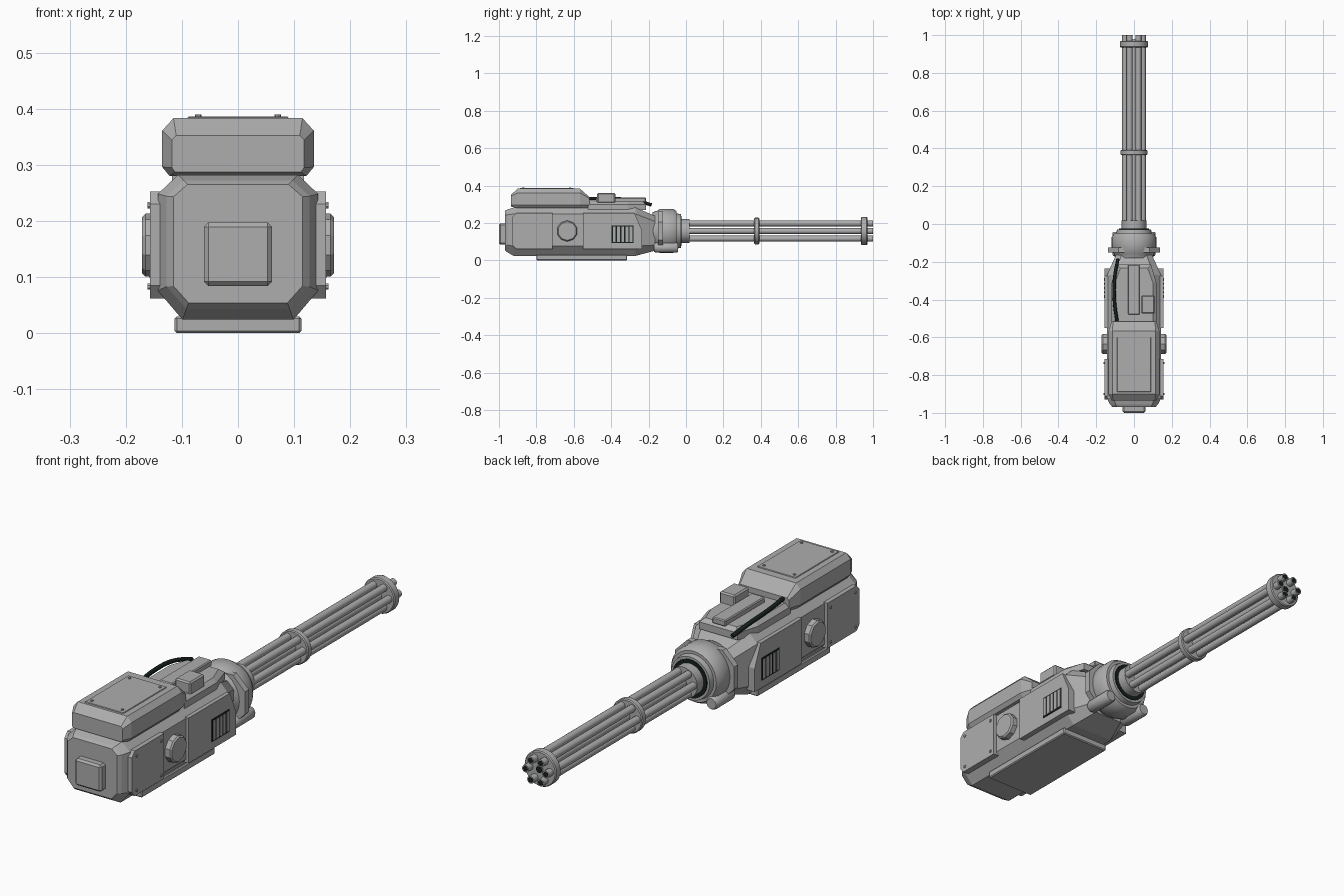
import bpy
import bmesh
from math import sin, cos, pi

if "Cube" in bpy.data.objects:
    bpy.data.objects.remove(bpy.data.objects["Cube"], do_unlink=True)

AXIS_Z = 0.157  # height of the barrel axis


def material(name, rgb):
    m = bpy.data.materials.new(name)
    m.use_nodes = True
    m.diffuse_color = (*rgb, 1)
    m.node_tree.nodes["Principled BSDF"].inputs["Base Color"].default_value = (*rgb, 1)
    return m


GREY = material("metal grey", (0.42, 0.42, 0.42))
BLACK = material("rubber black", (0.008, 0.015, 0.01))


def loft(name, rings, mat=GREY, smooth=False):
    """Skin a list of equal-length point rings and cap both ends."""
    bm = bmesh.new()
    rows = [[bm.verts.new(p) for p in ring] for ring in rings]
    n = len(rows[0])
    for a, b in zip(rows, rows[1:]):
        for i in range(n):
            j = (i + 1) % n
            bm.faces.new((a[i], a[j], b[j], b[i]))
    bm.faces.new(rows[0])
    bm.faces.new(rows[-1])
    bmesh.ops.recalc_face_normals(bm, faces=bm.faces)
    me = bpy.data.meshes.new(name)
    bm.to_mesh(me)
    bm.free()
    ob = bpy.data.objects.new(name, me)
    bpy.context.collection.objects.link(ob)
    me.materials.append(mat)
    if smooth:
        bpy.ops.object.select_all(action="DESELECT")
        ob.select_set(True)
        bpy.context.view_layer.objects.active = ob
        bpy.ops.object.shade_smooth_by_angle(angle=0.6)
    return ob


def octagon(y, hw, z0, z1, top, low):
    """Chamfered section across y; top and low are (x, z) corner cuts."""
    right = [(hw - low[0], z0), (hw, z0 + low[1]), (hw, z1 - top[1]), (hw - top[0], z1)]
    pts = right + [(-x, z) for x, z in reversed(right)]
    return [(x, y, z) for x, z in pts]


def lathe(name, profile, x=0, z=AXIS_Z, n=32, mat=GREY):
    """Turn a (y, radius) profile about an axis running along y."""
    rings = [[(x + r * cos(2 * pi * i / n), y, z + r * sin(2 * pi * i / n))
              for i in range(n)] for y, r in profile]
    return loft(name, rings, mat, True)


def box(name, x, y, z, mat=GREY, bevel=0.0):
    ring = lambda h: [(x[0], y[0], h), (x[1], y[0], h), (x[1], y[1], h), (x[0], y[1], h)]
    ob = loft(name, [ring(z[0]), ring(z[1])], mat)
    if bevel:
        m = ob.modifiers.new("bevel", "BEVEL")
        m.width, m.segments = bevel, 1
    return ob


def side_disc(name, s, x0, x1, y, z, r, n, inset=0.0):
    """Short prism facing sideways, with an optional bevelled rim."""
    rings = [[(s * x, y + q * cos(2 * pi * (i + .5) / n), z + q * sin(2 * pi * (i + .5) / n))
              for i in range(n)]
             for x, q in ((x0, r), (x1 - inset, r), (x1, r - inset))]
    return loft(name, rings)


def side_plate(name, s, outline, x0, x1):
    return loft(name, [[(s * x, y, z) for y, z in outline] for x in (x0, x1)])


# Main body with stepped rear bevel and tapered nose
cut, low = (.036, .034), (.044, .052)
loft("body", [
    octagon(-.968, .115, .054, .265, (.025, .022), (.027, .03)),
    octagon(-.955, .127, .043, .272, (.03, .028), (.035, .04)),
    octagon(-.922, .143, .024, .282, cut, low),
    octagon(-.27, .143, .024, .282, cut, low),
    octagon(-.165, .096, .052, .238, (.03, .03), (.03, .03)),
])
box("rear_block", (-.061, .061), (-1.0, -.96), (.084, .197), bevel=.008)
box("bottom_plate", (-.113, .113), (-.8, -.315), (0, .03), bevel=.004)

# Upper rear housing with cover plate
top, foot = (.02, .022), (.013, .016)
loft("upper_housing", [
    octagon(-.935, .118, .287, .352, (.008, .008), (.006, .008)),
    octagon(-.9, .135, .28, .383, top, foot),
    octagon(-.567, .135, .28, .383, top, foot),
    octagon(-.515, .118, .28, .338, (.008, .008), foot),
])
box("cover_plate", (-.09, .09), (-.89, -.6), (.38, .386), bevel=.002)
for x in (-.071, .071):
    for y in (-.87, -.62):
        loft("cover_screw", [[(x + .006 * cos(i * pi / 4), y + .006 * sin(i * pi / 4), z)
                              for i in range(8)] for z in (.383, .39)])

# Front deck, rail and catch box
def deck_ring(z, d):
    half = [(.118 - d, -.525), (.118 - d, -.31), (.09 - d, -.215 - d)]
    return [(x, y, z) for x, y in half + [(-x, y) for x, y in reversed(half)]]


loft("front_deck", [deck_ring(.27, 0), deck_ring(.3, 0), deck_ring(.315, .018)])
box("top_rail", (-.032, .03), (-.48, -.215), (.31, .336), bevel=.004)
box("catch_box", (.038, .11), (-.475, -.378), (.305, .36), bevel=.006)

# Flexible cable over the deck
curve = bpy.data.curves.new("cable", "CURVE")
curve.dimensions = "3D"
curve.bevel_depth, curve.bevel_resolution = .009, 2
spline = curve.splines.new("BEZIER")
path = [(-.088, -.53, .33), (-.104, -.4, .33), (-.102, -.28, .322), (-.085, -.185, .297)]
spline.bezier_points.add(len(path) - 1)
for bp, p in zip(spline.bezier_points, path):
    bp.co = p
    bp.handle_left_type = bp.handle_right_type = "AUTO"
cable = bpy.data.objects.new("cable", curve)
curve.materials.append(BLACK)
bpy.context.collection.objects.link(cable)

# Side panels, screws, round caps, vents
for s, side in ((1, "left"), (-1, "right")):
    side_plate(side + "_rear_panel", s, [(-.93, .085), (-.91, .062), (-.715, .062),
               (-.715, .252), (-.91, .252), (-.93, .23)], .13, .157)
    for y in (-.9, -.735):
        for z in (.083, .228):
            side_disc(side + "_panel_screw", s, .15, .161, y, z, .006, 8)
    side_disc(side + "_round_cap", s, .13, .171, -.635, AXIS_Z, .056, 10, .006)
    side_plate(side + "_front_panel", s, [(-.55, .062), (-.235, .062), (-.235, .16),
               (-.275, .252), (-.55, .252)], .12, .155)
    side_plate(side + "_vent_recess", s, [(-.397, .093), (-.28, .093), (-.28, .187),
               (-.397, .187)], .15, .157).data.materials[0] = BLACK
    for i in range(5):
        y = -.391 + i * .0225
        side_plate(side + "_vent_slat", s, [(y, .099), (y + .015, .099), (y + .015, .181),
                   (y, .181)], .15, .159)
    # Lower support lug beside the collar
    lathe(side + "_lug", [(-.17, .022), (-.16, .027), (-.05, .027), (-.042, .022)],
          x=s * .088, z=.068, n=16)

# Mounting flange and rotary collar
loft("mount_flange", [octagon(y, .137, .055, .26, (.055, .055), (.055, .055))
                      for y in (-.15, -.124)])
lathe("collar", [(-.18, .1), (-.155, .108), (-.14, .118), (-.07, .118), (-.05, .106),
                 (-.05, .094), (-.028, .09)])
lathe("collar_seal", [(-.04, .08), (-.024, .08)], mat=BLACK)
lathe("barrel_hub", [(-.04, .065), (.018, .065)])

# Rotary barrels with dark bores
for i in range(6):
    a = i * pi / 3
    x, z = .047 * cos(a), AXIS_Z + .047 * sin(a)
    lathe("barrel", [(0, .0155), (1.0, .0155)], x, z, 16)
    lathe("barrel_bore", [(.99, .0115), (1.0005, .0115)], x, z, 16, BLACK)
lathe("centre_shaft", [(0, .015), (.975, .015)], n=16)
lathe("centre_bore", [(.97, .013), (.978, .013)], n=16, mat=BLACK)

# Barrel clamps
for name, y0, y1, r in (("middle_clamp", .364, .392, .071), ("muzzle_clamp", .935, .97, .074)):
    lathe(name, [(y0, r - .004), (y0 + .004, r), (y1 - .004, r), (y1, r - .004)])
